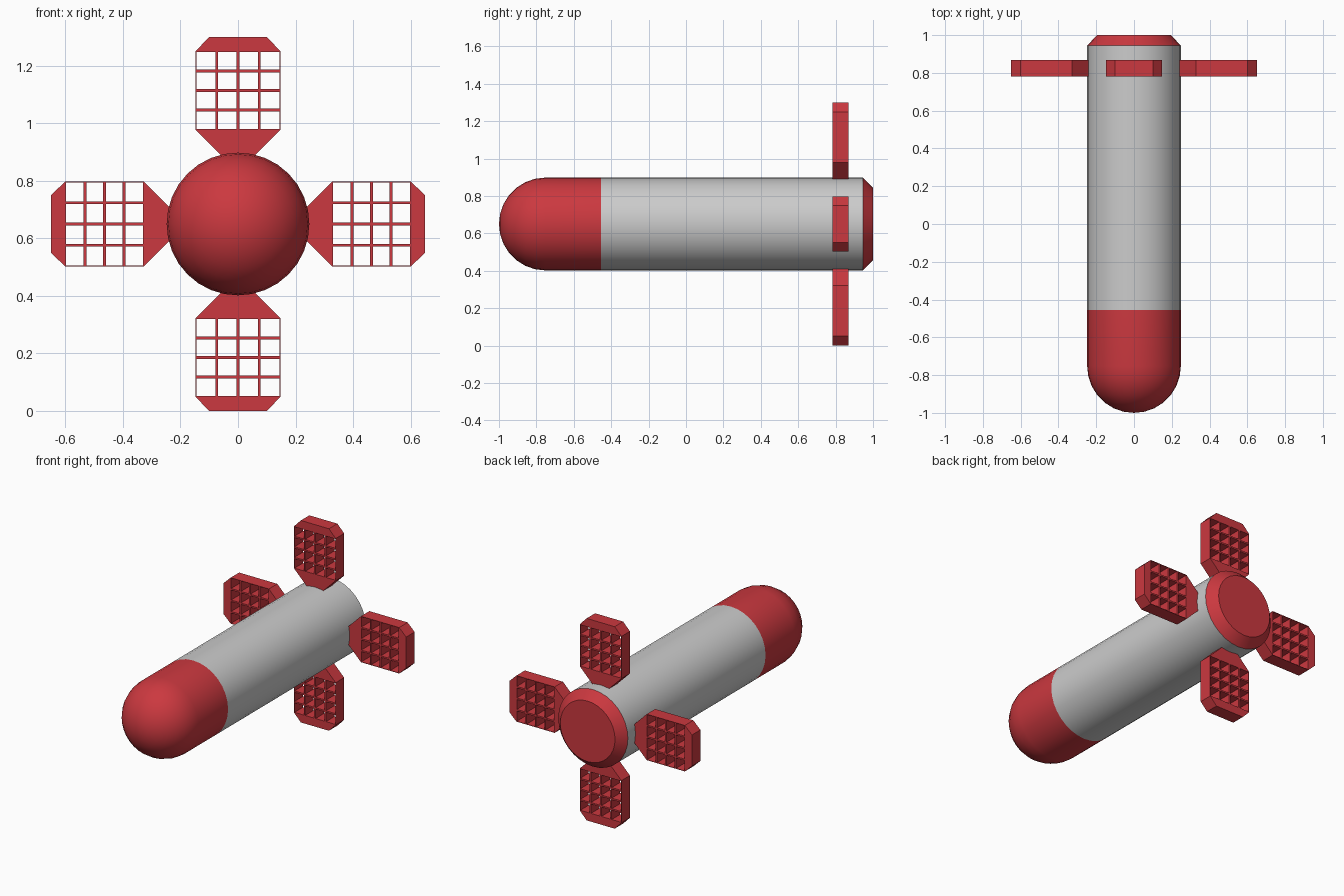
import bpy, bmesh
from math import sin, cos, pi, radians
from mathutils import Matrix, Vector

if "Cube" in bpy.data.objects:
    bpy.data.objects.remove(bpy.data.objects["Cube"])

AXIS_Z, R = 0.65, 0.248

red = bpy.data.materials.new("red_paint")
red.diffuse_color = (0.6, 0.04, 0.05, 1)
red.use_nodes = True
red.node_tree.nodes["Principled BSDF"].inputs["Base Color"].default_value = red.diffuse_color


def lathe(name, profile, mat=None, steps=32):
    """Revolve (y, radius) points around the long axis of the body."""
    bm = bmesh.new()
    vs = [bm.verts.new((0, y, AXIS_Z + r)) for y, r in profile]
    es = [bm.edges.new(pair) for pair in zip(vs, vs[1:])]
    bmesh.ops.spin(bm, geom=vs + es, cent=(0, 0, AXIS_Z), axis=(0, 1, 0),
                   angle=2 * pi, steps=steps, use_merge=True)
    bmesh.ops.remove_doubles(bm, verts=bm.verts, dist=1e-5)
    bmesh.ops.recalc_face_normals(bm, faces=bm.faces)
    me = bpy.data.meshes.new(name)
    bm.to_mesh(me)
    bm.free()
    ob = bpy.data.objects.new(name, me)
    bpy.context.collection.objects.link(ob)
    if mat:
        me.materials.append(mat)
    select(ob)
    bpy.ops.object.shade_smooth_by_angle(angle=radians(30))
    return ob


def select(ob):
    bpy.ops.object.select_all(action='DESELECT')
    ob.select_set(True)
    bpy.context.view_layer.objects.active = ob


def add_loop(curve, pts):
    s = curve.splines.new('POLY')
    s.points.add(len(pts) - 1)
    for p, (x, y) in zip(s.points, pts):
        p.co = (x, y, 0, 1)
    s.use_cyclic_u = True


# Rounded nose, grey tube and chamfered tail
dome = [(-0.752 - R * cos(a), R * sin(a)) for a in (i * pi / 14 for i in range(8))]
lathe("nose", dome + [(-0.455, R)], red)
lathe("body_tube", [(-0.455, R), (0.945, R)])
lathe("tail_cap", [(0.945, R), (1.0, 0.195), (1.0, 0)], red)

# Lattice fin: chamfered outline with a 4 x 4 grid of through holes
HALF, LOW, HIGH, TIP = 0.148, 0.328, 0.6, 0.65
fin = bpy.data.curves.new("fin_outline", 'CURVE')
fin.dimensions, fin.fill_mode, fin.extrude = '2D', 'BOTH', 0.043
right = [(0.045, 0.225), (HALF, LOW), (HALF, HIGH), (0.1, TIP)]
add_loop(fin, right + [(-x, y) for x, y in reversed(right)])
BAR, WALL = 0.005, 0.003
cw, ch = 2 * HALF / 4, (HIGH - LOW) / 4
for i in range(4):
    for j in range(4):
        x0 = -HALF + i * cw + (WALL if i == 0 else BAR)
        x1 = -HALF + (i + 1) * cw - (WALL if i == 3 else BAR)
        y0 = LOW + j * ch + (WALL if j == 0 else BAR)
        y1 = LOW + (j + 1) * ch - (WALL if j == 3 else BAR)
        add_loop(fin, [(x0, y0), (x1, y0), (x1, y1), (x0, y1)])
fin.materials.append(red)

# Four fins around the tail
for k, name in enumerate(("top_fin", "right_fin", "bottom_fin", "left_fin")):
    ob = bpy.data.objects.new(name, fin.copy())
    bpy.context.collection.objects.link(ob)
    ob.matrix_world = (Matrix.Translation((0, 0.825, AXIS_Z))
                       @ Matrix.Rotation(k * pi / 2, 4, 'Y')
                       @ Matrix.Rotation(pi / 2, 4, 'X'))
    select(ob)
    bpy.ops.object.convert(target='MESH')
    bm = bmesh.new()
    bm.from_mesh(ob.data)
    bmesh.ops.remove_doubles(bm, verts=bm.verts, dist=1e-5)
    bmesh.ops.recalc_face_normals(bm, faces=bm.faces)
    for f in bm.faces:
        f.smooth = False
    bm.to_mesh(ob.data)
    bm.free()
